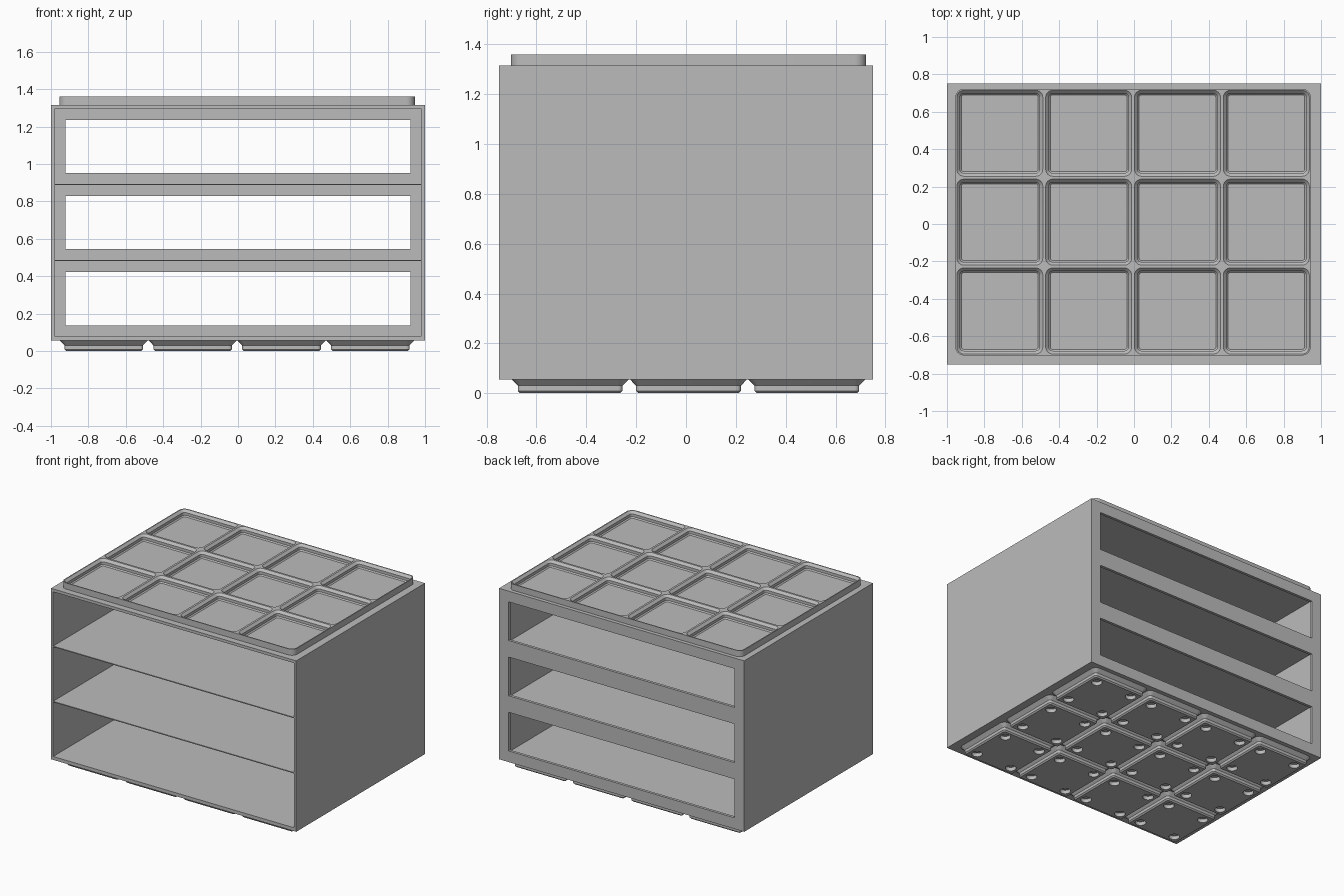
import bpy, bmesh, math
from mathutils import Vector, Matrix

PITCH, COLS, ROWS = 0.475, 4, 3
GRID = Vector((-0.005, 0.01, 0))           # centre of the cell grid
FIRST = GRID - Vector((PITCH * (COLS - 1) / 2, PITCH * (ROWS - 1) / 2, 0))
BASE, TOP, RIM = 0.055, 1.315, 1.36        # body bottom, body top, plate top

if "Cube" in bpy.data.objects:
    bpy.data.objects.remove(bpy.data.objects["Cube"])

grey = bpy.data.materials.new("light grey plastic")
grey.use_nodes = True
colour = (0.5, 0.5, 0.5, 1)
grey.diffuse_color = colour
grey.node_tree.nodes["Principled BSDF"].inputs["Base Color"].default_value = colour


def finish(name, bm):
    bmesh.ops.recalc_face_normals(bm, faces=bm.faces)
    mesh = bpy.data.meshes.new(name)
    bm.to_mesh(mesh)
    bm.free()
    mesh.materials.append(grey)
    ob = bpy.data.objects.new(name, mesh)
    bpy.context.collection.objects.link(ob)
    return ob


def add_box(bm, x, y, z):
    size = Matrix.Diagonal((x[1] - x[0], y[1] - y[0], z[1] - z[0], 1))
    mid = Matrix.Translation((sum(x) / 2, sum(y) / 2, sum(z) / 2))
    bmesh.ops.create_cube(bm, size=1, matrix=mid @ size)


def add_loft(bm, sections, centre, steps=6):
    """Stack rounded rectangles given as (half x, half y, radius, z)."""
    rings = []
    for hx, hy, r, z in sections:
        ring = []
        for q, (sx, sy) in enumerate([(1, 1), (-1, 1), (-1, -1), (1, -1)]):
            for i in range(steps + 1):
                a = math.pi / 2 * (q + i / steps)
                p = Vector((sx * (hx - r) + r * math.cos(a),
                            sy * (hy - r) + r * math.sin(a), z))
                ring.append(bm.verts.new(p + centre))
        rings.append(ring)
    n = len(rings[0])
    for lo, hi in zip(rings, rings[1:]):
        for i in range(n):
            j = (i + 1) % n
            bm.faces.new((lo[i], lo[j], hi[j], hi[i]))
    bm.faces.new(rings[0][::-1])
    bm.faces.new(rings[-1])


def apply(ob, mod):
    bpy.context.view_layer.objects.active = ob
    bpy.ops.object.modifier_apply(modifier=mod.name)


def cut(ob, cutter):
    mod = ob.modifiers.new("cut", 'BOOLEAN')
    mod.operation, mod.solver, mod.object = 'DIFFERENCE', 'EXACT', cutter
    apply(ob, mod)
    bpy.data.objects.remove(cutter)


def repeat_over_grid(ob):
    for axis, count in enumerate((COLS, ROWS)):
        mod = ob.modifiers.new("repeat", 'ARRAY')
        mod.count = count
        mod.use_relative_offset, mod.use_constant_offset = False, True
        step = Vector()
        step[axis] = PITCH
        mod.constant_offset_displace = step
        apply(ob, mod)


def smooth(ob):
    bpy.ops.object.select_all(action='DESELECT')
    ob.select_set(True)
    bpy.context.view_layer.objects.active = ob
    bpy.ops.object.shade_smooth_by_angle(angle=math.radians(30))


# Cabinet shell with three drawer slots, each with a framed window at the back
bm = bmesh.new()
add_box(bm, (-1, 1), (-0.75, 0.75), (BASE, TOP))
cabinet = finish("cabinet", bm)
slots, windows = bmesh.new(), bmesh.new()
for i in range(3):
    z = 0.08 + i * 0.407
    add_box(slots, (-0.982, 0.982), (-0.8, 0.73), (z, z + 0.4))
    add_box(windows, (-0.922, 0.922), (0.7, 0.8), (z + 0.057, z + 0.342))
cut(cabinet, finish("slot_cutter", slots))
cut(cabinet, finish("window_cutter", windows))

# Stacking plate on top: rounded slab with stepped square pockets
bm = bmesh.new()
hx, hy = PITCH * COLS / 2, PITCH * ROWS / 2
add_loft(bm, [(hx, hy, 0.045, TOP), (hx, hy, 0.045, RIM)], GRID)
plate = finish("top_plate", bm)
bm = bmesh.new()
pocket = [(0.205, 0.013, TOP - 0.02), (0.205, 0.013, TOP), (0.213, 0.021, TOP + 0.008),
          (0.213, 0.021, TOP + 0.028), (0.230, 0.038, RIM), (0.230, 0.038, RIM + 0.02)]
add_loft(bm, [(h, h, r, z) for h, r, z in pocket], FIRST)
pockets = finish("pocket_cutter", bm)
repeat_over_grid(pockets)
cut(plate, pockets)
smooth(plate)

# Stepped feet underneath, each with four magnet recesses and screw holes
bm = bmesh.new()
foot = [(0.201, 0.009, 0), (0.210, 0.018, 0.009), (0.210, 0.018, 0.030),
        (0.2345, 0.0425, BASE)]
add_loft(bm, [(h, h, r, z) for h, r, z in foot], FIRST)
feet = finish("feet", bm)
for name, radius, depth in (("magnet", 0.036, 0.027), ("screw", 0.017, 0.05)):
    bm = bmesh.new()
    for sx in (-1, 1):
        for sy in (-1, 1):
            spot = FIRST + Vector((sx * 0.147, sy * 0.147, depth / 2 - 0.01))
            bmesh.ops.create_cone(bm, cap_ends=True, segments=24, radius1=radius,
                                  radius2=radius, depth=depth + 0.02,
                                  matrix=Matrix.Translation(spot))
    cut(feet, finish(name + "_cutter", bm))
repeat_over_grid(feet)
smooth(feet)
